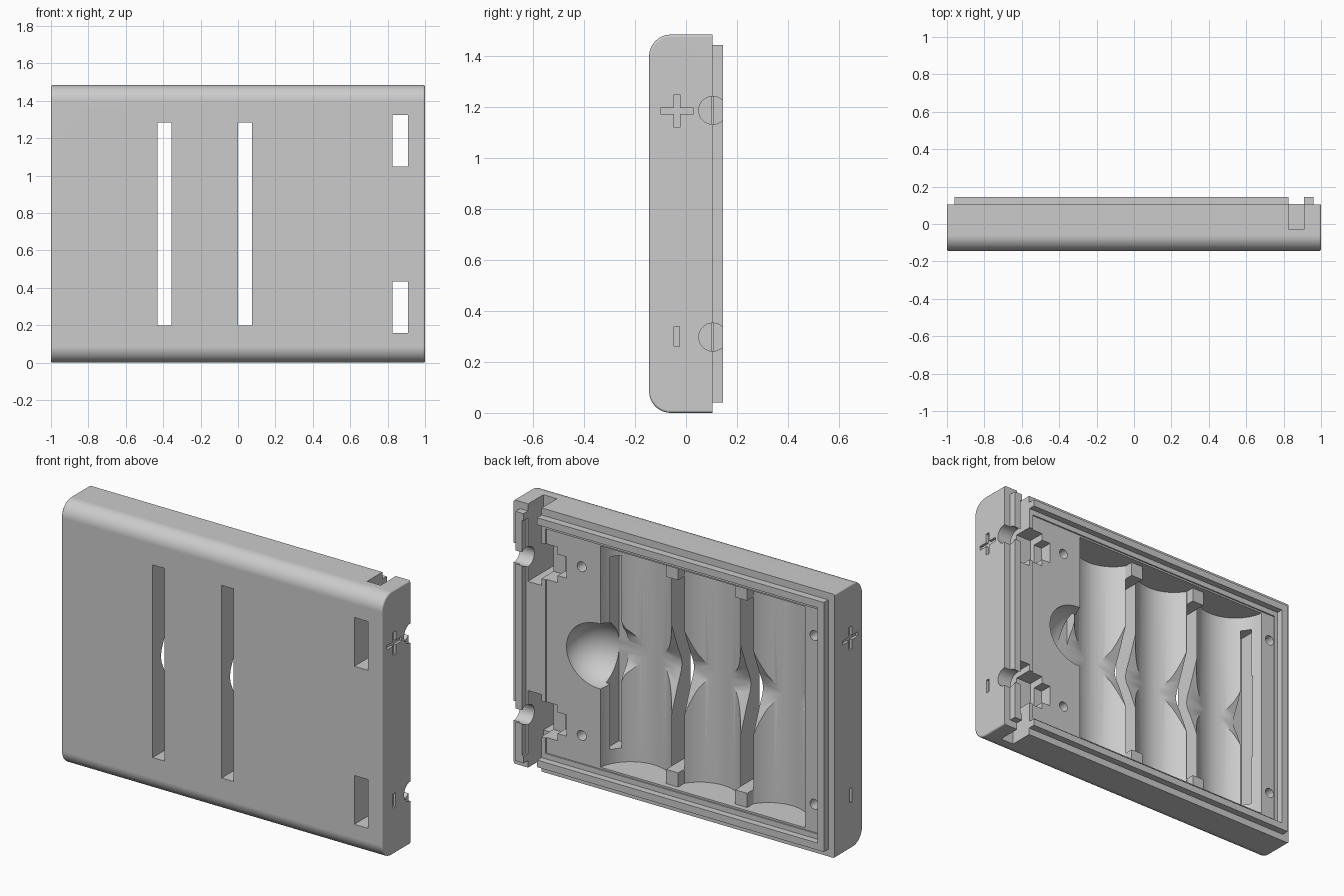
import bpy, bmesh, math
from mathutils import Matrix, Vector

cube = bpy.data.objects.get("Cube")
if cube:
    bpy.data.objects.remove(cube)

MID = 0.7425      # middle height
RIM = 0.105       # level of the rear face
PITCH = 0.43      # spacing of the cells
RAD = 0.21        # cell radius
AXIS = 0.13       # depth of the cell axes

plastic = bpy.data.materials.new("grey_plastic")
plastic.use_nodes = True
GREY = (0.6, 0.6, 0.6, 1)
plastic.diffuse_color = GREY
plastic.node_tree.nodes["Principled BSDF"].inputs["Base Color"].default_value = GREY


def make(name, bm):
    mesh = bpy.data.meshes.new(name)
    bm.to_mesh(mesh)
    bm.free()
    mesh.materials.append(plastic)
    obj = bpy.data.objects.new(name, mesh)
    bpy.context.collection.objects.link(obj)
    return obj


def box_mesh(x, y, z):
    bm = bmesh.new()
    size = Vector((x[1] - x[0], y[1] - y[0], z[1] - z[0]))
    centre = Vector((sum(x), sum(y), sum(z))) / 2
    bmesh.ops.create_cube(bm, size=1, matrix=Matrix.Translation(centre) @ Matrix.Diagonal(size).to_4x4())
    return bm


# Shell with rounded long front edges and slightly softened ends
bm = box_mesh((-1, 1), (-0.145, RIM), (0, 2 * MID))
long_edges = [e for e in bm.edges if all(v.co.y < 0 for v in e.verts)
              and abs(e.verts[0].co.x - e.verts[1].co.x) > 1]
bmesh.ops.bevel(bm, geom=long_edges, offset=0.085, segments=10, profile=0.5, affect='EDGES')
ends = [e for e in bm.edges if abs(e.verts[0].co.x + e.verts[1].co.x) > 1.99
        and not all(v.co.y > RIM - 0.01 for v in e.verts)]
bmesh.ops.bevel(bm, geom=ends, offset=0.01, segments=3, profile=0.5, affect='EDGES')
case = make("battery_case_half", bm)


def apply(tool, operation):
    mod = case.modifiers.new("shape", 'BOOLEAN')
    mod.operation, mod.solver, mod.object = operation, 'EXACT', tool
    bpy.context.view_layer.objects.active = case
    bpy.ops.object.modifier_apply(modifier=mod.name)
    bpy.data.objects.remove(tool)


def box(x, y, z, operation='DIFFERENCE'):
    apply(make("tool", box_mesh(x, y, z)), operation)


def rod(axis, start, end, radius, sides=48):
    """Cut a cylinder running along the x, y or z axis."""
    a, b = Vector(start), Vector(end)
    turn = {'x': Matrix.Rotation(math.pi / 2, 4, 'Y'),
            'y': Matrix.Rotation(math.pi / 2, 4, 'X'), 'z': Matrix()}[axis]
    bm = bmesh.new()
    bmesh.ops.create_cone(bm, cap_ends=True, segments=sides, radius1=radius, radius2=radius,
                          depth=(b - a).length, matrix=Matrix.Translation((a + b) / 2) @ turn)
    apply(make("tool", bm), 'DIFFERENCE')


def both(low, high):
    """A height range and its mirror image about the middle."""
    return [(low, high), (2 * MID - high, 2 * MID - low)]


# Raised lip, inner ledge and main rear panel
box((-0.96, 0.96), (0.05, 0.145), (0.04, 2 * MID - 0.04), 'UNION')
box((-0.92, 0.92), (0.108, 0.3), (0.08, 2 * MID - 0.08))
box((-0.90, 0.80), (0.1, 0.3), (0.11, 2 * MID - 0.11))

# Cell troughs, with the ridges between them lowered
for i in range(3):
    x = 0.255 - i * PITCH
    rod('z', (x, AXIS, 0.12), (x, AXIS, 2 * MID - 0.12), RAD, 64)
box((-0.605, 0.255), (0.02, 0.3), (0.12, 2 * MID - 0.12))

# Shallow V scoop across the ridges
bm = bmesh.new()
scoop = [(-0.25, 0.02), (-0.1, -0.037), (-0.04, -0.064), (0, -0.073)]
scoop += [(-z, y) for z, y in reversed(scoop[:-1])] + [(0.25, 0.2), (-0.25, 0.2)]
face = bm.faces.new([bm.verts.new((-0.8, y, MID + z)) for z, y in scoop])
swept = bmesh.ops.extrude_face_region(bm, geom=[face])["geom"]
bmesh.ops.translate(bm, vec=(1.24, 0, 0), verts=[v for v in swept if isinstance(v, bmesh.types.BMVert)])
bmesh.ops.recalc_face_normals(bm, faces=bm.faces[:])
apply(make("tool", bm), 'DIFFERENCE')

# Round finger end in the panel
rod('x', (0.255, RIM, MID), (0.47, RIM, MID), 0.183, 64)
bm = bmesh.new()
bmesh.ops.create_uvsphere(bm, u_segments=64, v_segments=32, radius=0.183,
                          matrix=Matrix.Translation((0.47, RIM, MID)) @ Matrix.Diagonal((1.12, 1, 1, 1))
                          @ Matrix.Rotation(math.pi / 2, 4, 'Y'))
apply(make("tool", bm), 'DIFFERENCE')

# End tabs between cells, then the through slots
for x in (0.0375, 0.0375 - PITCH):
    for z in both(1.27, 1.38):
        box((x - 0.0375, x + 0.0375), (-0.07, 0.07), z, 'UNION')
    box((x - 0.0375, x + 0.0375), (-0.3, 0.3), (0.2, 1.285))

# Blind slots along the outer walls
for x in [(0.41, 0.47), (-0.82, -0.76)]:
    box(x, (-0.075, 0.04), (0.2, 1.285))

# Strap grooves, windows, shaft holes and nut pockets
for z in both(1.05, 1.6):
    box((0.826, 0.91), (-0.03, 0.3), z)
for z in both(1.05, 1.325):
    box((0.826, 0.91), (-0.3, 0.1), z)
    m = sum(z) / 2
    box((0.73, 0.83), (0.0, 0.3), (m - 0.1, m + 0.1))
    box((0.675, 0.74), (0.03, 0.3), (m - 0.06, m + 0.06))
    rod('x', (0.8, RIM, m), (1.1, RIM, m), 0.055, 32)

# Locating pin holes
for x in (0.58, -0.87):
    for z in (MID + 0.475, MID - 0.475):
        rod('y', (x, 0.0, z), (x, 0.3, z), 0.028, 24)

# Engraved polarity marks on both ends
for x in [(0.985, 1.1), (-1.1, -0.985)]:
    box(x, (-0.048, -0.024), (1.12, 1.25))
    box(x, (-0.101, 0.029), (1.173, 1.197))
    box(x, (-0.047, -0.025), (0.26, 0.34))

# Smooth curves with flat-looking large faces
bpy.ops.object.select_all(action='DESELECT')
case.select_set(True)
bpy.context.view_layer.objects.active = case
bpy.ops.object.shade_smooth_by_angle(angle=math.radians(32))
flat = case.modifiers.new("even_shading", 'WEIGHTED_NORMAL')
flat.keep_sharp = True
